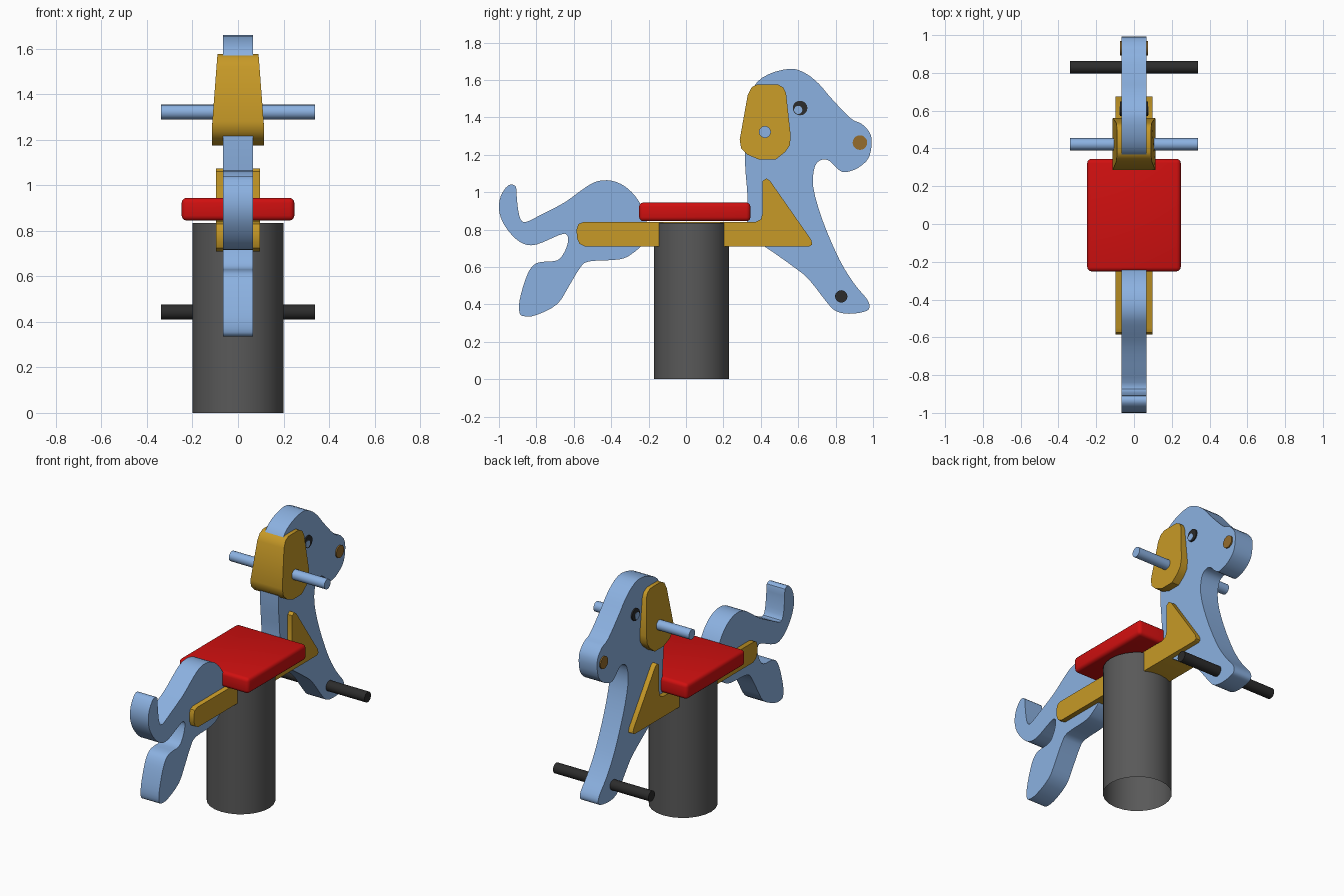
import bpy, bmesh, math
from mathutils import Vector, Matrix

if "Cube" in bpy.data.objects:
    bpy.data.objects.remove(bpy.data.objects["Cube"])


def make_material(name, colour):
    material = bpy.data.materials.new(name)
    material.use_nodes = True
    rgba = (*colour, 1)
    material.diffuse_color = rgba
    material.node_tree.nodes["Principled BSDF"].inputs["Base Color"].default_value = rgba
    return material


BLUE = make_material("sky blue", (.26, .44, .75))
YELLOW = make_material("ochre yellow", (.57, .32, .02))
RED = make_material("seat red", (.63, .005, .005))
GREY = make_material("post grey", (.1, .1, .1))
BLACK = make_material("rubber black", (.025, .025, .025))
BROWN = make_material("nose brown", (.3, .15, .025))


def finish(bm, name, material, angle=35):
    """Turn a bmesh into a named object with one colour and sharp-edged smooth shading."""
    bmesh.ops.recalc_face_normals(bm, faces=bm.faces)
    mesh = bpy.data.meshes.new(name)
    bm.to_mesh(mesh)
    bm.free()
    mesh.materials.append(material)
    obj = bpy.data.objects.new(name, mesh)
    bpy.context.collection.objects.link(obj)
    bpy.ops.object.select_all(action="DESELECT")
    obj.select_set(True)
    bpy.context.view_layer.objects.active = obj
    bpy.ops.object.shade_smooth_by_angle(angle=math.radians(angle))
    return obj


def smooth_outline(points, steps=3):
    """Closed Catmull-Rom curve through the control points."""
    points = [Vector(p) for p in points]
    count = len(points)
    result = []
    for i in range(count):
        before, start, end, after = (points[(i + k) % count] for k in (-1, 0, 1, 2))
        leave, arrive = (end - before) / 2, (after - start) / 2
        for s in range(steps):
            t = s / steps
            a = start * (2 * t**3 - 3 * t**2 + 1) + leave * (t**3 - 2 * t**2 + t)
            b = end * (3 * t**2 - 2 * t**3) + arrive * (t**3 - t**2)
            result.append(a + b)
    return result


def slab(name, outline, half_width, material):
    """Side outline (y, z) extruded across x; half_width is a function of height."""
    bm = bmesh.new()
    left, right = ([bm.verts.new((side * half_width(z), y, z)) for y, z in outline]
                   for side in (1, -1))
    bm.faces.new(left)
    bm.faces.new(right[::-1])
    for i in range(len(left)):
        bm.faces.new((left[i - 1], right[i - 1], right[i], left[i]))
    return finish(bm, name, material)


def rod(name, y, z, radius, half_length, material, sides=20):
    """Round bar lying along x and passing through the body."""
    bm = bmesh.new()
    bmesh.ops.create_cone(bm, cap_ends=True, segments=sides, radius1=radius,
                          radius2=radius, depth=2 * half_length,
                          matrix=Matrix.Translation((0, y, z)) @ Matrix.Rotation(math.pi / 2, 4, "Y"))
    return finish(bm, name, material)


def body_width(z):
    return .065


def frame_width(z):
    return .097


def ear_width(z):
    # the ear block narrows towards its top
    return .115 - .025 * max(0, z - 1.25) / .33


# Head, neck and front leg cut from one board
head_outline = [
    (.33, .76), (.33, .96), (.315, 1.17), (.32, 1.4), (.36, 1.56), (.44, 1.63),
    (.56, 1.66), (.64, 1.635), (.71, 1.58), (.77, 1.51), (.88, 1.395), (.94, 1.365),
    (.99, 1.3), (.98, 1.19), (.92, 1.13), (.85, 1.107), (.81, 1.125), (.77, 1.165),
    (.73, 1.175), (.69, 1.14), (.68, 1.03), (.73, .85), (.82, .64), (.9, .51),
    (.97, .425), (.98, .38), (.95, .36), (.87, .35), (.8, .365), (.75, .415),
    (.66, .53), (.59, .59), (.42, .71)]
slab("head_and_front_leg", smooth_outline(head_outline), body_width, BLUE)

# Rump, tail and back leg cut from one board
rump_outline = [
    (-.21, .84), (-.24, .93), (-.29, 1), (-.35, 1.045), (-.42, 1.064), (-.49, 1.053),
    (-.56, 1.01), (-.65, .945), (-.78, .877), (-.86, .84), (-.89, .87), (-.904, .96),
    (-.91, 1.03), (-.95, 1.037), (-.99, .98), (-1, .91), (-.98, .84), (-.93, .77),
    (-.87, .725), (-.8, .72), (-.68, .77), (-.64, .775), (-.63, .74), (-.65, .68),
    (-.69, .635), (-.78, .626), (-.825, .6), (-.86, .53), (-.89, .42), (-.89, .355),
    (-.865, .337), (-.8, .343), (-.69, .4), (-.63, .49), (-.57, .59), (-.52, .63),
    (-.36, .64), (-.29, .67), (-.23, .73)]
slab("rump_and_tail", smooth_outline(rump_outline), body_width, BLUE)

# Support frame: long beam with a pointed brace at the chest
frame_outline = [
    (-.55, .84), (-.575, .83), (-.585, .8), (-.583, .755), (-.57, .725), (-.54, .71),
    (.66, .71), (.675, .72), (.67, .745), (.45, 1.06), (.43, 1.074), (.41, 1.06),
    (.41, .89), (.4, .855), (.37, .84)]
slab("support_frame", frame_outline, frame_width, YELLOW)

# Ear block wrapped around the back of the head
ear_outline = [
    (.38, 1.577), (.49, 1.577), (.52, 1.56), (.535, 1.53), (.56, 1.3), (.555, 1.25),
    (.53, 1.215), (.48, 1.175), (.39, 1.175), (.33, 1.2), (.295, 1.235), (.287, 1.28),
    (.33, 1.52), (.35, 1.56)]
slab("ears", ear_outline, ear_width, YELLOW)

# Seat pad with rounded edges
bm = bmesh.new()
bmesh.ops.create_cube(bm, size=1, matrix=Matrix.Translation((0, .047, .895))
                      @ Matrix.Diagonal((.495, .595, .1, 1)))
bmesh.ops.bevel(bm, geom=bm.edges[:], offset=.022, segments=3, profile=.5, affect="EDGES")
finish(bm, "seat", RED)

# Hollow ground post, open at the bottom
bm = bmesh.new()
bmesh.ops.create_cone(bm, cap_ends=False, segments=24, radius1=.2, radius2=.2,
                      depth=.835, matrix=Matrix.Translation((0, .03, .4175)))
finish(bm, "ground_post", GREY)

# Hand grips and foot rests
rod("hand_grips", .422, 1.322, .032, .338, BLUE)
rod("foot_rests", .83, .443, .033, .338, BLACK)

# Eyes, their highlights and the nostrils show on both sides
rod("eyes", .61, 1.45, .039, .073, BLACK)
rod("eye_highlights", .6, 1.44, .022, .076, BLUE)
rod("nostrils", .93, 1.265, .039, .073, BROWN)
